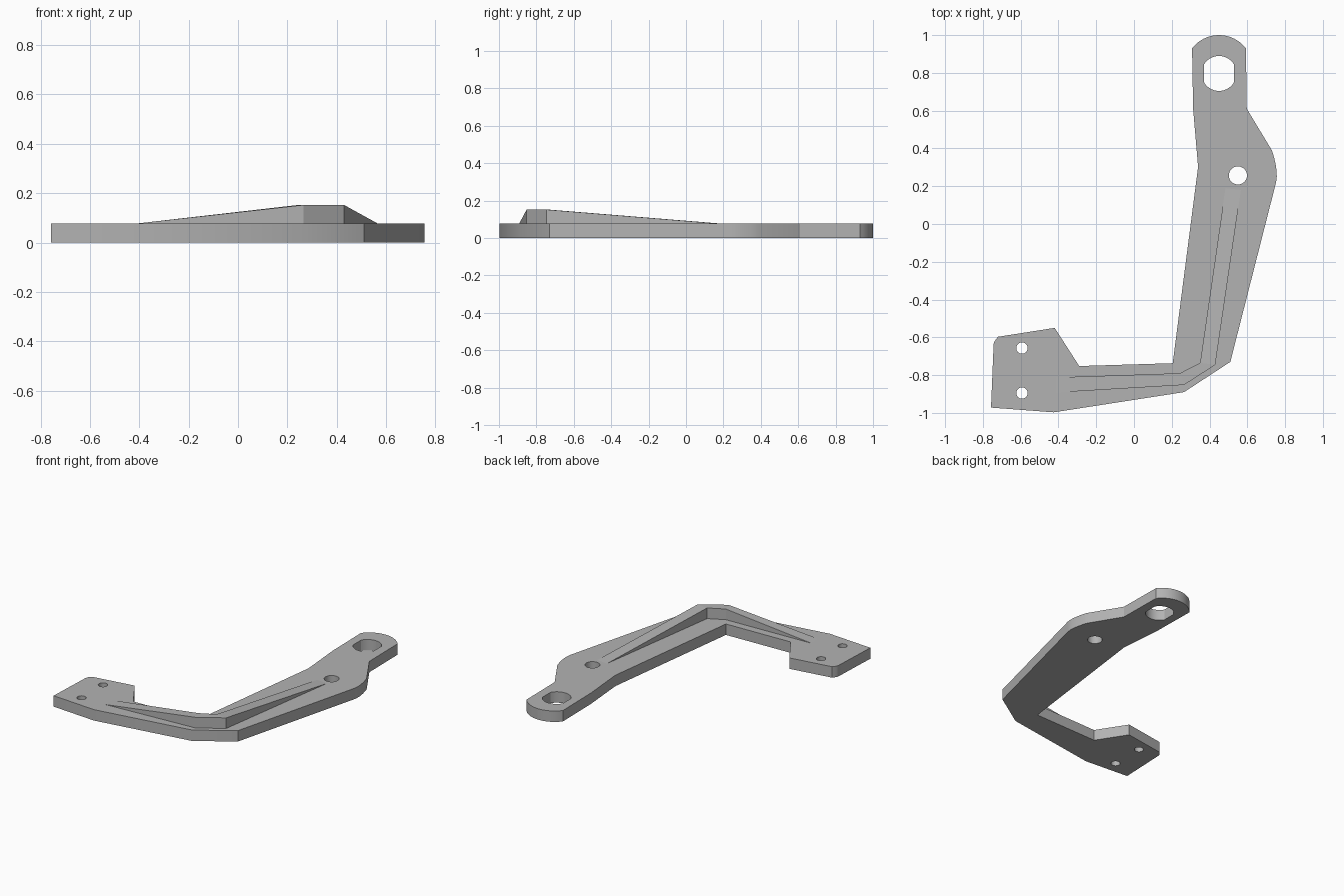
import bpy, bmesh, math

if "Cube" in bpy.data.objects:
    bpy.data.objects.remove(bpy.data.objects["Cube"])

T = 0.077      # plate thickness
RIB_TOP = 0.152

grey = bpy.data.materials.new("light_grey")
grey.diffuse_color = (0.45, 0.45, 0.45, 1)
grey.use_nodes = True
grey.node_tree.nodes["Principled BSDF"].inputs["Base Color"].default_value = grey.diffuse_color


def circle(cx, cy, r, n=32, half_width=9):
    """Circle whose sides may be cut flat at +-half_width."""
    pts = []
    for i in range(n):
        a = 2 * math.pi * i / n
        dx = max(-half_width, min(half_width, r * math.cos(a)))
        pts.append((cx + dx, cy + r * math.sin(a)))
    return pts


# plate outline with a rounded eye end and a rounded shoulder
a0 = math.asin(0.11 / 0.18)
eye_arc = [(0.45 + 0.18 * math.cos(a), 0.82 + 0.18 * math.sin(a))
           for a in [math.pi - a0 - i * (math.pi - 2 * a0) / 16 for i in range(17)]]
outline = eye_arc + [
    (0.597, 0.61), (0.73, 0.39), (0.741, 0.355), (0.75, 0.315), (0.755, 0.28),
    (0.756, 0.25), (0.752, 0.22), (0.51, -0.73), (0.265, -0.89), (-0.425, -0.997),
    (-0.757, -0.972), (-0.743, -0.635), (-0.738, -0.62), (-0.72, -0.597),
    (-0.42, -0.55), (-0.29, -0.752), (0.205, -0.737), (0.339, 0.30),
    (0.337, 0.33), (0.313, 0.61)]
holes = [circle(0.45, 0.797, 0.0925, 48, 0.08),
         circle(0.55, 0.257, 0.048),
         circle(-0.593, -0.657, 0.03),
         circle(-0.593, -0.895, 0.03)]

# flat plate: filled and extruded profile with holes
curve = bpy.data.curves.new("bracket_plate", 'CURVE')
curve.dimensions = '2D'
curve.fill_mode = 'BOTH'
curve.extrude = T / 2
for loop in [outline] + holes:
    s = curve.splines.new('POLY')
    s.points.add(len(loop) - 1)
    for p, (x, y) in zip(s.points, loop):
        p.co = (x, y, 0, 1)
    s.use_cyclic_u = True
plate = bpy.data.objects.new("bracket_plate", curve)
bpy.context.collection.objects.link(plate)
bpy.context.view_layer.objects.active = plate
plate.select_set(True)
bpy.ops.object.convert(target='MESH')
plate = bpy.context.object
bm = bmesh.new()
bm.from_mesh(plate.data)
bmesh.ops.remove_doubles(bm, verts=bm.verts, dist=1e-4)
bmesh.ops.translate(bm, verts=bm.verts, vec=(0, 0, T / 2))
bmesh.ops.recalc_face_normals(bm, faces=bm.faces)
bm.to_mesh(plate.data)
bm.free()
plate.data.materials.clear()
plate.data.materials.append(grey)
bpy.ops.object.shade_smooth_by_angle(angle=math.radians(25))

# stiffening rib: bent ramp, highest at the elbow, fading into the plate
outer = [(-0.41, -0.892), (0.265, -0.852), (0.43, -0.746), (0.566, 0.18)]
inner = [(-0.41, -0.812), (0.243, -0.79), (0.35, -0.735), (0.484, 0.19)]
heights = [T, RIB_TOP, RIB_TOP, T]
bm = bmesh.new()
rows = []
for side in (outer, inner):
    top = [bm.verts.new((x, y, h)) for (x, y), h in zip(side, heights)]
    base = [top[0]] + [bm.verts.new((x, y, T)) for x, y in side[1:3]] + [top[3]]
    rows.append((top, base))
(ot, ob), (it, ib) = rows
for i in range(3):
    for a, b in ((ot, it), (ob, ot), (it, ib)):   # top, outer wall, inner wall
        quad = [a[i], a[i + 1], b[i + 1], b[i]]
        bm.faces.new(list(dict.fromkeys(quad)))
bmesh.ops.recalc_face_normals(bm, faces=bm.faces)
if sum(f.normal.z for f in bm.faces) < 0:
    bmesh.ops.reverse_faces(bm, faces=bm.faces)
mesh = bpy.data.meshes.new("stiffening_rib")
bm.to_mesh(mesh)
bm.free()
mesh.materials.append(grey)
bpy.context.collection.objects.link(bpy.data.objects.new("stiffening_rib", mesh))
